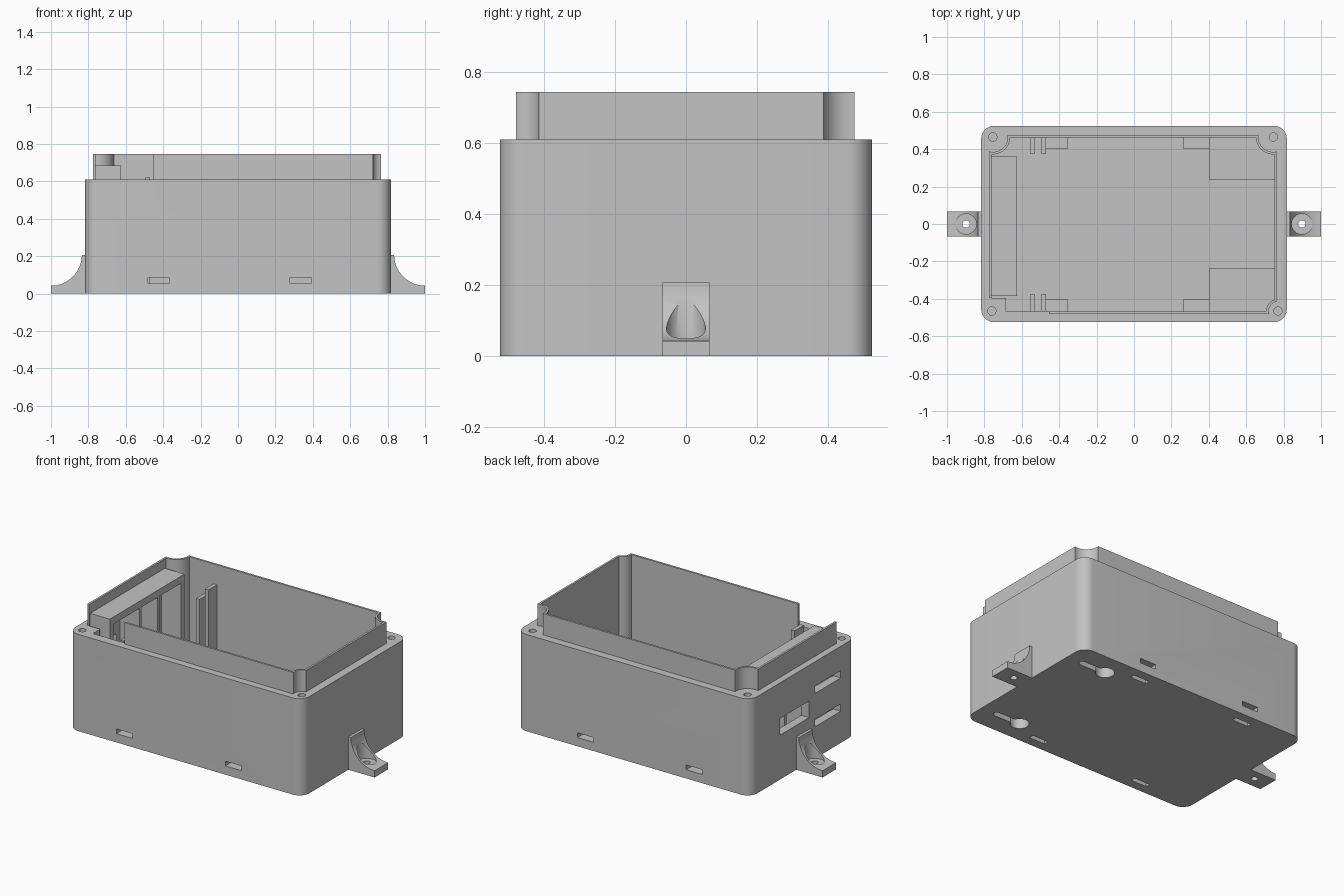
import bpy, bmesh
from math import pi, sin, cos, sqrt, atan2
from mathutils import Matrix

old = bpy.data.objects.get("Cube")
if old:
    bpy.data.objects.remove(old)

grey = bpy.data.materials.new("light grey plastic")
grey.use_nodes = True
COLOUR = (0.55, 0.55, 0.55, 1)
grey.diffuse_color = COLOUR
grey.node_tree.nodes["Principled BSDF"].inputs["Base Color"].default_value = COLOUR


def prism(name, outline, z0, z1, matrix=None):
    """Extrude a flat outline from z0 to z1, optionally turned by a matrix."""
    bm = bmesh.new()
    face = bm.faces.new([bm.verts.new((x, y, z0)) for x, y in outline])
    grown = bmesh.ops.extrude_face_region(bm, geom=[face])["geom"]
    verts = [v for v in grown if isinstance(v, bmesh.types.BMVert)]
    bmesh.ops.translate(bm, verts=verts, vec=(0, 0, z1 - z0))
    if matrix:
        bm.transform(matrix)
    bmesh.ops.recalc_face_normals(bm, faces=bm.faces)
    mesh = bpy.data.meshes.new(name)
    bm.to_mesh(mesh)
    bm.free()
    mesh.materials.append(grey)
    obj = bpy.data.objects.new(name, mesh)
    bpy.context.collection.objects.link(obj)
    return obj


def box(name, x, y, z):
    return prism(name, [(x[0], y[0]), (x[1], y[0]), (x[1], y[1]), (x[0], y[1])], *z)


def arc(cx, cy, r, a0, a1, n=12):
    return [(cx + r * cos(a0 + (a1 - a0) * i / n), cy + r * sin(a0 + (a1 - a0) * i / n))
            for i in range(n + 1)]


def disc(name, x, y, r, z0, z1):
    return prism(name, arc(x, y, r, 0, 2 * pi, 32)[:-1], z0, z1)


def cut(targets, cutter):
    """Subtract the cutter from each target, then discard it."""
    for obj in targets:
        mod = obj.modifiers.new("cut", 'BOOLEAN')
        mod.operation, mod.solver, mod.object = 'DIFFERENCE', 'EXACT', cutter
        bpy.context.view_layer.objects.active = obj
        bpy.ops.object.modifier_apply(modifier=mod.name)
    bpy.data.objects.remove(cutter)


# Screw corners, anticlockwise: position and clearance radius
SCREWS = [(0.77, -0.465, 0.05), (0.745, 0.465, 0.08), (-0.755, 0.465, 0.08)]


def notched(inset):
    """Rectangle whose corners curve inward around the screws."""
    x0, x1, y0, y1 = -0.775 + inset, 0.765 - inset, -0.48 + inset, 0.475 - inset
    pts = []
    for i, (cx, cy, r) in enumerate(SCREWS):
        r += inset
        X, Y = (x1 if cx > 0 else x0), (y1 if cy > 0 else y0)
        sx, sy = (1 if cx > 0 else -1), (1 if cy > 0 else -1)
        on_side = atan2(-sy * sqrt(r * r - (X - cx) ** 2), X - cx)
        on_end = atan2(Y - cy, -sx * sqrt(r * r - (Y - cy) ** 2))
        a, b = (on_side, on_end) if i == 1 else (on_end, on_side)
        turn = (b - a + pi) % (2 * pi) - pi
        pts += arc(cx, cy, r, a, a + turn)
    return pts + [(x0, -0.395), (-0.685, -0.395), (-0.685, y0)]


# Main case with rounded corners, and the thin raised lip
W, D, TOP, LIP, FLOOR, R = 0.817, 0.525, 0.61, 0.745, 0.045, 0.07
outline = []
for k, (sx, sy) in enumerate([(1, 1), (-1, 1), (-1, -1), (1, -1)]):
    outline += arc(sx * (W - R), sy * (D - R), R, k * pi / 2, (k + 1) * pi / 2)
case = prism("case", outline, 0, TOP)
cut([case], prism("cavity", notched(0.013), FLOOR, 1))
lip = prism("lip", notched(0), TOP, LIP)
cut([lip], prism("lip_cavity", notched(0.013), 0.5, 1))
cut([lip], box("lip_gap", (-0.9, -0.455), (-0.6, -0.4), (0.5, 1)))

# Screw holes in the rim
for x, y, r in SCREWS + [(-0.76, -0.465, 0)]:
    cut([case], disc("screw_hole", x, y, 0.022, 0.35, 0.7))

# Ports in the left-hand end wall
for y, z in [((-0.06, 0.23), (0.28, 0.385)), ((-0.375, -0.12), (0.41, 0.457)),
             ((-0.375, -0.12), (0.2, 0.247))]:
    cut([case], box("port", (-0.9, -0.7), y, z))

smooth = [case, lip]
for s, side in ((-1, "front"), (1, "back")):
    def span(a, b):
        return sorted((s * a, s * b))

    # Strap blocks with a slot from the side to the underside
    for x in (-0.425, 0.335):
        block = box(side + "_strap_block", (x - 0.07, x + 0.07), span(0.4, 0.47), (0.04, 0.12))
        for y, z in ((span(0.435, 0.6), (0.055, 0.085)), (span(0.435, 0.465), (-0.1, 0.085))):
            cut([case, block], box("strap_slot", (x - 0.056, x + 0.056), y, z))

    # Keyhole housings on the floor
    house = box(side + "_keyhole_housing", (0.4, 0.76), span(0.238, 0.47), (0.04, 0.13))
    y = s * 0.38
    cut([case, house], disc("keyhole", 0.535, y, 0.055, -0.1, 0.1))
    for r, z in ((0.02, -0.1), (0.052, 0.042)):
        slot = arc(0.725 - r, y, r, -pi / 2, pi / 2) + [(0.535, y + r), (0.535, y - r)]
        cut([case, house], prism("keyhole_slot", slot, z, 0.098))
    smooth.append(house)

    # Upright board guides
    for x, top in ((-0.542, 0.545), (-0.482, 0.62)):
        box(side + "_board_guide", (x - 0.012, x + 0.012), span(0.375, 0.468), (0.04, top))

# Open frame behind the ports
frame = box("port_frame", (-0.765, -0.625), (-0.385, 0.36), (0.04, 0.685))
for y in ((-0.35, -0.09), (-0.07, 0.09), (0.11, 0.325)):
    cut([frame], box("frame_window", (-0.9, -0.5), y, (0.1, 0.64)))

# Mounting tabs with a curved web, screw pocket and hole
upright = Matrix.Rotation(pi / 2, 4, 'X')
for s, side in ((1, "right"), (-1, "left")):
    web = [(0.8, 0), (1, 0)] + arc(1, 0.207, 0.165, -pi / 2, -pi, 20) + [(0.8, 0.207)]
    tab = prism(side + "_mounting_tab", [(s * x, z) for x, z in web], -0.067, 0.067, upright)
    cut([tab], disc("pocket", s * 0.898, 0, 0.055, 0.042, 0.4))
    cut([tab], disc("hole", s * 0.898, 0, 0.02, -0.1, 0.4))
    smooth.append(tab)

# Smooth the curved walls, keeping edges sharp
bpy.ops.object.select_all(action='DESELECT')
for obj in smooth:
    obj.select_set(True)
bpy.context.view_layer.objects.active = case
bpy.ops.object.shade_smooth_by_angle(angle=0.52)
